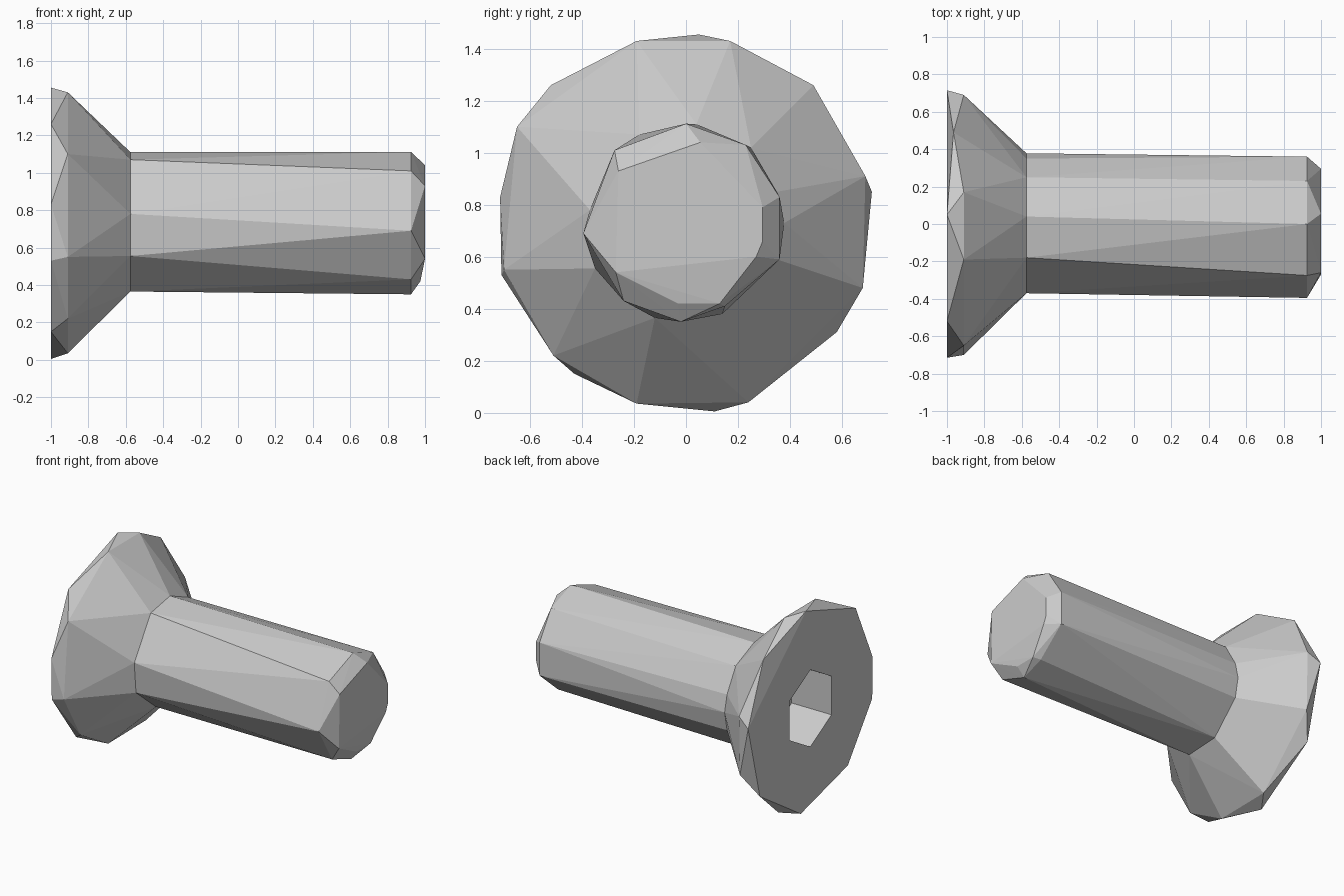
import bpy, bmesh, math
from mathutils import Matrix

if "Cube" in bpy.data.objects:
    bpy.data.objects.remove(bpy.data.objects["Cube"])

AXIS_Z = 0.73

# Uneven low-poly cross-sections (y, z) along the screw axis
rim_back = [(.05, 1.455), (-.52, 1.26), (-.715, .83), (-.71, .53), (-.43, .15),
            (.11, .005), (.58, .31), (.715, .85)]
rim_front = [(-.19, 1.43), (.17, 1.43), (.69, .91), (.68, .48), (.24, .04),
             (-.19, .035), (-.51, .22), (-.70, .55), (-.65, 1.1)]
neck = [(.04, 1.11), (-.18, 1.07), (-.37, .78), (-.35, .555), (-.12, .365),
        (.14, .38), (.35, .59), (.378, .73), (.35, .85), (.25, 1.02)]
tip_edge = [(0, 1.112), (-.275, 1.01), (-.395, .69), (-.24, .43), (-.02, .35),
            (.15, .41), (.36, .59), (.36, .83), (.23, 1.03)]
tip_face = [(.055, 1.04), (-.26, .93), (-.27, .54), (.27, .6), (.295, .66), (.295, .79)]

bm = bmesh.new()


def ring(x, pts):
    return [bm.verts.new((x, y, z)) for y, z in pts]


def hull(*rings):
    bmesh.ops.convex_hull(bm, input=[v for r in rings for v in r],
                          use_existing_faces=False)


# Countersunk head and shank share the neck ring
back = ring(-1, rim_back) + ring(-.965, [(.49, 1.26)])
front = ring(-.91, rim_front)
mid = ring(-.575, neck)
edge = ring(.925, tip_edge)
end = ring(1, tip_face) + ring(.975, [(.13, .42), (-.03, .42)])
hull(back, front, mid)
hull(mid, edge, end)

# Remove the inner caps at the neck
inner = [f for f in bm.faces if all(abs(v.co.x + .575) < 1e-4 for v in f.verts)]
bmesh.ops.delete(bm, geom=inner, context='FACES')
bmesh.ops.delete(bm, geom=[v for v in bm.verts if not v.link_faces], context='VERTS')
bmesh.ops.recalc_face_normals(bm, faces=bm.faces[:])
mesh = bpy.data.meshes.new("screw")
bm.to_mesh(mesh)
bm.free()
screw = bpy.data.objects.new("screw", mesh)
bpy.context.collection.objects.link(screw)

# Hexagonal socket, points up and down
cb = bmesh.new()
bmesh.ops.create_cone(cb, cap_ends=True, segments=6, radius1=.28, radius2=.28, depth=.64)
cb.transform(Matrix.Translation((-1, 0, AXIS_Z)) @ Matrix.Rotation(math.pi / 2, 4, 'Y'))
zs = max(v.co.z for v in cb.verts) - AXIS_Z
if zs < .27:
    cb.transform(Matrix.Translation((0, 0, AXIS_Z)) @ Matrix.Rotation(math.pi / 6, 4, 'X')
                 @ Matrix.Translation((0, 0, -AXIS_Z)))
bmesh.ops.recalc_face_normals(cb, faces=cb.faces[:])
cmesh = bpy.data.meshes.new("socket_cutter")
cb.to_mesh(cmesh)
cb.free()
cutter = bpy.data.objects.new("socket_cutter", cmesh)
bpy.context.collection.objects.link(cutter)
cutter.hide_render = True

mod = screw.modifiers.new("socket", 'BOOLEAN')
mod.operation = 'DIFFERENCE'
mod.solver = 'EXACT'
mod.object = cutter
bpy.context.view_layer.objects.active = screw
bpy.ops.object.modifier_apply(modifier=mod.name)
bpy.data.objects.remove(cutter)
